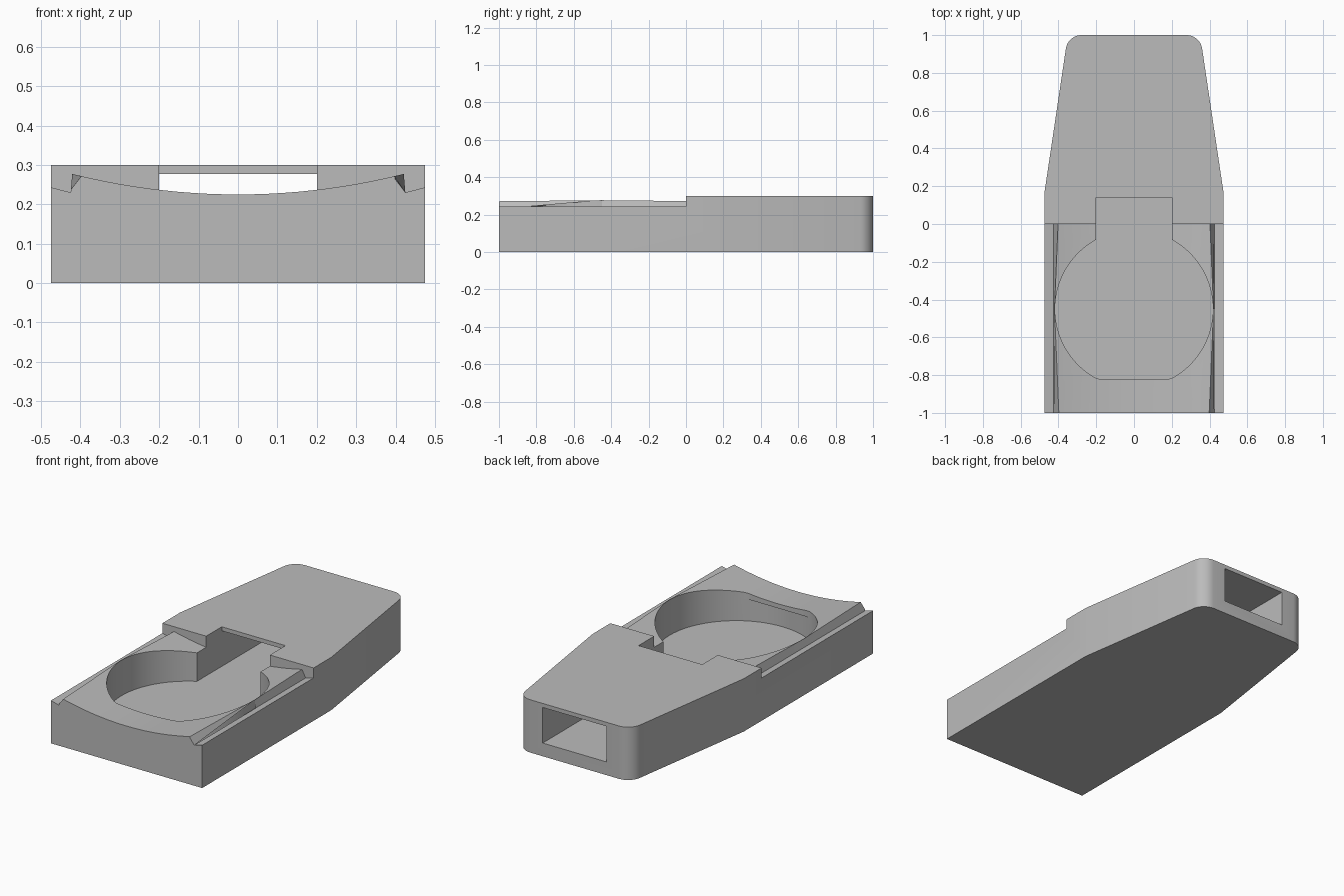
import bpy, bmesh, math

cube = bpy.data.objects.get("Cube")
if cube:
    bpy.data.objects.remove(cube, do_unlink=True)

grey = bpy.data.materials.new("plain grey")
grey.use_nodes = True
grey.diffuse_color = (0.5, 0.5, 0.5, 1)
grey.node_tree.nodes["Principled BSDF"].inputs["Base Color"].default_value = (0.5, 0.5, 0.5, 1)


def finish(bm, name):
    bmesh.ops.recalc_face_normals(bm, faces=bm.faces)
    mesh = bpy.data.meshes.new(name)
    bm.to_mesh(mesh)
    bm.free()
    mesh.materials.append(grey)
    obj = bpy.data.objects.new(name, mesh)
    bpy.context.collection.objects.link(obj)
    return obj


def loft(rings, name, round_back=0):
    """Closed solid through rings of matching points."""
    bm = bmesh.new()
    loops = [[bm.verts.new(p) for p in ring] for ring in rings]
    n = len(loops[0])
    for a, b in zip(loops, loops[1:]):
        for i in range(n):
            j = (i + 1) % n
            bm.faces.new((a[i], a[j], b[j], b[i]))
    bm.faces.new(loops[0])
    bm.faces.new(loops[-1])
    if round_back:
        edges = [e for e in bm.edges if all(v.co.y > 0.99 for v in e.verts)
                 and abs(e.verts[0].co.z - e.verts[1].co.z) > 0.1]
        bmesh.ops.bevel(bm, geom=edges, offset=round_back, segments=8,
                        profile=0.5, affect='EDGES')
    return finish(bm, name)


def prism(outline, z0, z1, name, round_back=0):
    return loft([[(x, y, z) for x, y in outline] for z in (z0, z1)], name, round_back)


def box(x, y0, y1, z0, z1, name):
    return prism([(-x, y0), (x, y0), (x, y1), (-x, y1)], z0, z1, name)


def cut(target, cutter):
    mod = target.modifiers.new(cutter.name, 'BOOLEAN')
    mod.operation = 'DIFFERENCE'
    mod.solver = 'EXACT'
    mod.object = cutter
    bpy.context.view_layer.objects.active = target
    bpy.ops.object.modifier_apply(modifier=mod.name)
    bpy.data.objects.remove(cutter, do_unlink=True)


# Tapered body with rounded rear corners
half = [(0.475, -1), (0.475, 0.16), (0.35, 1)]
body = prism(half + [(-x, y) for x, y in reversed(half)], 0, 0.3, "holder_body", 0.07)


# Dished front deck with a groove along each side
def deck_section(y):
    crest = 0.421 - 0.042 * abs(y + 0.45)
    xs = [0.38 * i / 10 for i in range(11)] + [crest]
    side = [(x, 0.225 + 0.294 * x * x) for x in xs] + [(0.425, 0.23), (0.6, 0.276), (0.6, 0.5)]
    ring = [(-x, z) for x, z in reversed(side[1:])] + side
    return [(x, y, z) for x, z in ring]


cut(body, loft([deck_section(y) for y in (-1.1, -0.45, 0)], "deck_cutter"))

# Round pocket, with a straight retaining lip along its front rim
radius, centre, floor, lip = 0.418, -0.45, 0.075, -0.82
circle = [(radius * math.sin(math.tau * i / 96), centre + radius * math.cos(math.tau * i / 96))
          for i in range(96)]
cut(body, prism(circle, floor, 0.2, "pocket_cutter"))
cut(body, prism([(x, max(y, lip)) for x, y in circle], floor, 0.5, "rim_cutter"))

# Cable passage through the rear, and the notch that opens it at the top
cut(body, box(0.2, centre, 1.1, floor, 0.277, "passage_cutter"))
cut(body, box(0.2, -0.3, 0.14, 0.15, 0.4, "notch_cutter"))

# Smooth the curved walls and keep the sharp edges
bpy.ops.object.select_all(action='DESELECT')
body.select_set(True)
bpy.context.view_layer.objects.active = body
bpy.ops.object.shade_smooth_by_angle(angle=math.radians(25))
